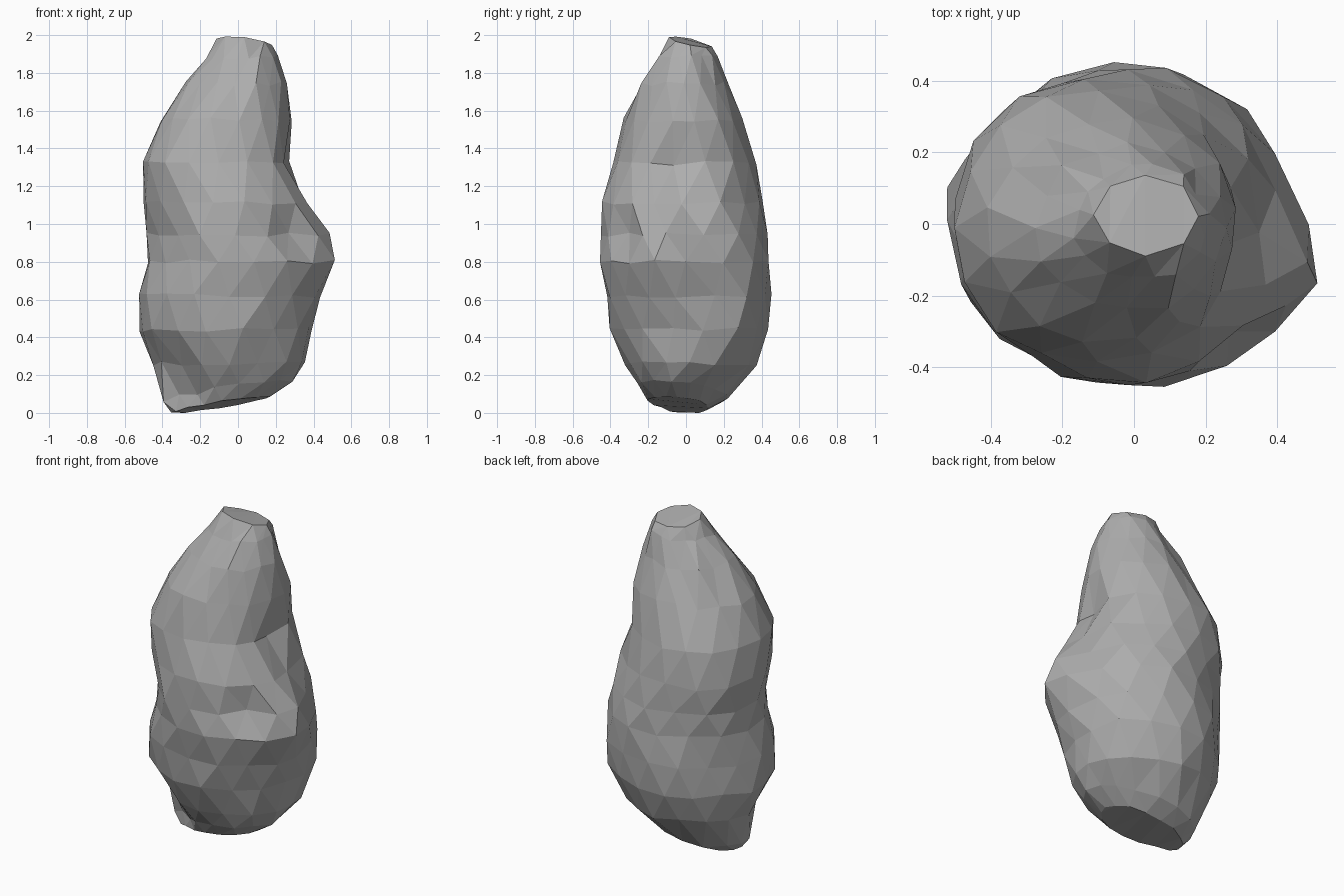
import bpy, bmesh, math, random
from mathutils import Vector

cube = bpy.data.objects.get("Cube")
if cube:
    bpy.data.objects.remove(cube, do_unlink=True)

random.seed(4)
SIDES = 16

# Cross-sections from base to tip: z, right x, left x, front y, back y
SECTIONS = [
    (.05, -.36, .17, -.21, .12), (.12, -.40, .28, -.27, .22),
    (.27, -.44, .36, -.33, .38), (.45, -.52, .38, -.40, .43),
    (.63, -.51, .42, -.42, .44), (.81, -.48, .46, -.45, .43),
    (.95, -.47, .43, -.45, .42), (1.12, -.48, .38, -.44, .40),
    (1.33, -.48, .29, -.39, .36), (1.56, -.40, .27, -.33, .29),
    (1.75, -.27, .25, -.24, .22), (1.89, -.16, .21, -.16, .16),
    (1.985, -.11, .18, -.09, .14),
]

# Local dents and bulges: centre, radius, push
PUSHES = [
    ((.30, -.06, 1.28), .16, (-.06, 0, 0)),       # hollow above the ledge
    ((.28, -.34, 1.00), .14, (-.03, .05, 0)),     # flat front of the ledge
    ((.46, -.13, .84), .15, (.08, 0, 0)),         # point of the ledge
    ((.33, .25, .52), .22, (.03, .03, 0)),        # bulge at the left back
    ((.20, .20, 1.43), .18, (.035, .03, 0)),      # left back shoulder
    ((.22, .27, .18), .15, (-.05, -.05, 0)),      # bevel under the back
    ((-.38, -.27, .86), .13, (.04, .02, 0)),      # crease on the right front
    ((-.42, -.24, .62), .14, (-.01, -.02, 0)),    # bulge under the crease
    ((-.35, -.22, 1.35), .22, (-.02, -.01, 0)),   # right front shoulder
    ((-.38, .25, 1.10), .26, (-.03, .03, 0)),     # right back shoulder
    ((-.38, .30, .50), .18, (.025, -.025, 0)),    # waist at the right back
    ((-.33, -.24, .14), .16, (.04, .08, 0)),      # chipped foot
]


def section_point(section, angle):
    z, x0, x1, y0, y1 = section
    mid_x = (x0 + x1) / 2
    c, s = math.cos(angle), math.sin(angle)
    ledge = max(0, min(1, (z - .4) * 3)) * max(0, min(1, (1.5 - z) * 3))
    mid_y = (y0 + y1) / 2 - (.10 * ledge if c > 0 else 0)
    # A slight outset makes up for the straight sides of the ring
    x = mid_x + 1.008 * c * (x1 - mid_x)
    y = mid_y + 1.008 * s * ((y1 - mid_y) if s > 0 else (mid_y - y0))
    return Vector((x, y, z))


def shape(p, wobble):
    if p.z < .2:
        p.z += .16 * (p.x + .08) - .1 * p.y
    if p.z > 1.93:
        p.z -= .22 * (p.y + .02) + .1 * p.x
    for centre, radius, push in PUSHES:
        distance = (p - Vector(centre)).length
        p += Vector(push) * math.exp(-(distance / radius) ** 2)
    return p + Vector(random.uniform(-wobble, wobble) for _ in range(3))


# Rock body: staggered rings joined by triangles
bm = bmesh.new()
rings = []
for row, section in enumerate(SECTIONS):
    end = row in (0, len(SECTIONS) - 1)
    count = SIDES // 2 if row == len(SECTIONS) - 1 else SIDES
    ring = []
    for i in range(count):
        angle = math.tau * (i + .5 * (row % 2)) / count
        point = shape(section_point(section, angle), .005 if end else .012)
        ring.append(bm.verts.new(point))
    rings.append(ring)

for row, (low, high) in enumerate(zip(rings, rings[1:])):
    if len(high) < len(low):
        for i in range(len(high)):
            a, b, c = (low[(2 * i + k - 3) % SIDES] for k in range(3))
            d, e = high[i - 1], high[i]
            for tri in ((a, b, d), (b, e, d), (b, c, e)):
                bm.faces.new(tri)
        continue
    for i in range(SIDES):
        j = (i + 1) % SIDES
        if row % 2 == 0:
            bm.faces.new((low[i], low[j], high[i]))
            bm.faces.new((low[j], high[j], high[i]))
        else:
            bm.faces.new((low[i], high[j], high[i]))
            bm.faces.new((low[i], low[j], high[j]))

# Flat tip and underside
bm.faces.new(rings[-1])
bm.faces.new(list(reversed(rings[0])))

# Merge nearly level facets into larger planes
bmesh.ops.dissolve_limit(bm, angle_limit=math.radians(7),
                         verts=bm.verts, edges=bm.edges)
bmesh.ops.triangulate(bm, faces=bm.faces)
bmesh.ops.recalc_face_normals(bm, faces=bm.faces)

# Set the lowest point on the ground
bottom = min(v.co.z for v in bm.verts)
bmesh.ops.translate(bm, verts=bm.verts, vec=(0, 0, -bottom))

mesh = bpy.data.meshes.new("rock")
bm.to_mesh(mesh)
bm.free()
rock = bpy.data.objects.new("rock", mesh)
bpy.context.collection.objects.link(rock)

# Stone colour
stone = bpy.data.materials.new("stone_grey")
stone.use_nodes = True
color = (.42, .42, .42, 1)
stone.diffuse_color = color
stone.node_tree.nodes["Principled BSDF"].inputs["Base Color"].default_value = color
mesh.materials.append(stone)
